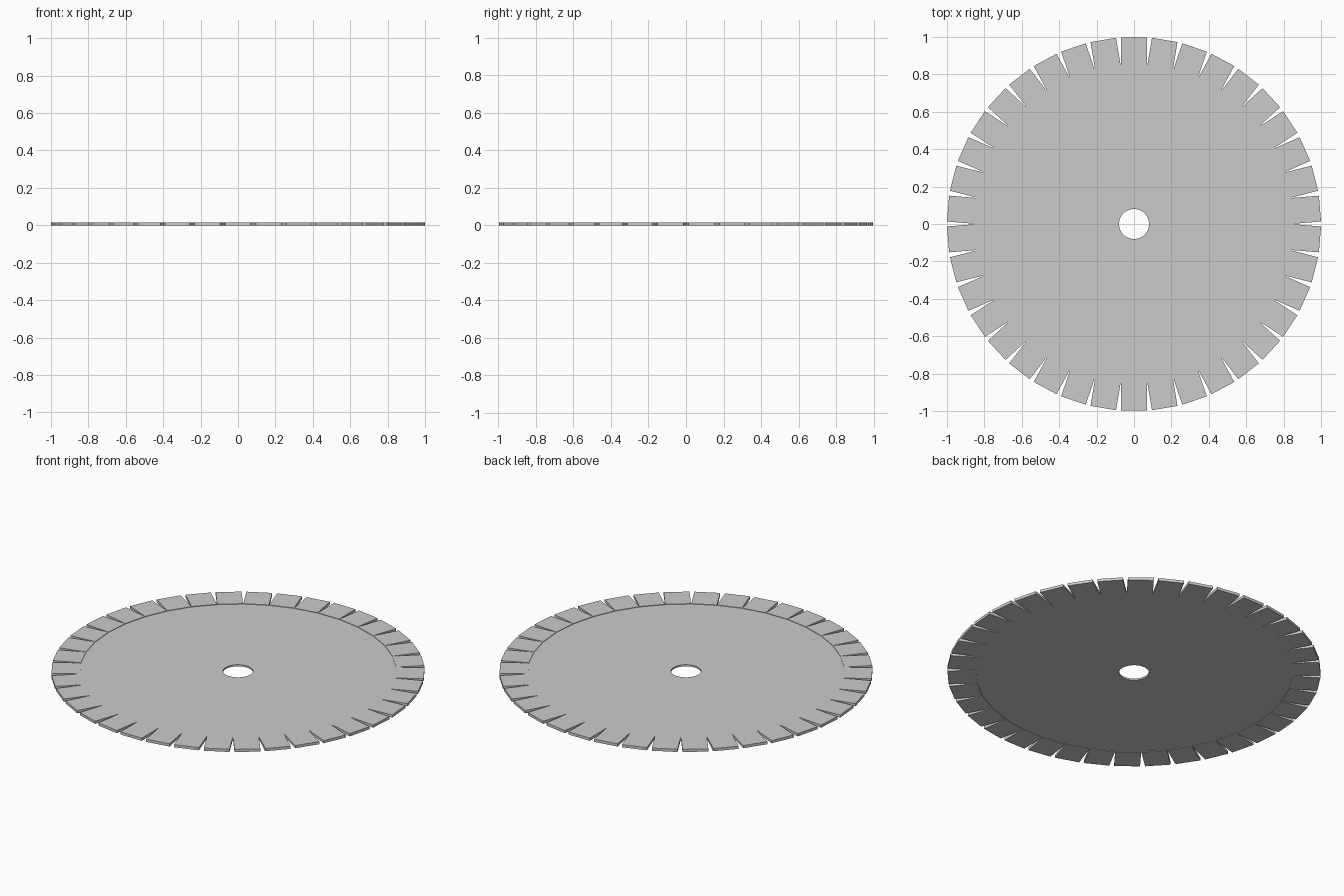
import bpy, bmesh, math
from mathutils import Matrix, Vector

if "Cube" in bpy.data.objects:
    bpy.data.objects.remove(bpy.data.objects["Cube"])

TEETH = 38
THICK = 0.016      # tooth thickness
CORE = 0.010       # thinner steel core
R_CORE, R_HOLE = 0.857, 0.08
HALF_W, Y_IN, Y_OUT = 0.0693, 0.845, 0.9976
SEG = 152


def finish(name, bm):
    bmesh.ops.recalc_face_normals(bm, faces=bm.faces)
    me = bpy.data.meshes.new(name)
    bm.to_mesh(me)
    bm.free()
    ob = bpy.data.objects.new(name, me)
    bpy.context.collection.objects.link(ob)
    return ob


# Core disc with arbor hole: rectangular section swept round the axis
bm = bmesh.new()
lo, hi = (THICK - CORE) / 2, (THICK + CORE) / 2
section = [(R_HOLE, lo), (R_CORE, lo), (R_CORE, hi), (R_HOLE, hi)]
rings = []
for i in range(SEG):
    a = 2 * math.pi * i / SEG
    rings.append([bm.verts.new((r * math.cos(a), r * math.sin(a), z)) for r, z in section])
for i in range(SEG):
    p, q = rings[i], rings[(i + 1) % SEG]
    for j in range(4):
        k = (j + 1) % 4
        bm.faces.new((p[j], p[k], q[k], q[j]))
core = finish("blade_core", bm)
for poly in core.data.polygons:
    poly.use_smooth = abs(poly.normal.z) < 0.5
core.data.set_sharp_from_angle(angle=math.radians(30))

# Rim of rectangular cutting segments, slightly thicker than the core
bm = bmesh.new()
for i in range(TEETH):
    m = (Matrix.Rotation(2 * math.pi * i / TEETH, 4, 'Z')
         @ Matrix.Translation((0, (Y_IN + Y_OUT) / 2, THICK / 2))
         @ Matrix.Diagonal((2 * HALF_W, Y_OUT - Y_IN, THICK, 1)))
    bmesh.ops.create_cube(bm, size=1, matrix=m)
finish("cutting_segments", bm)
